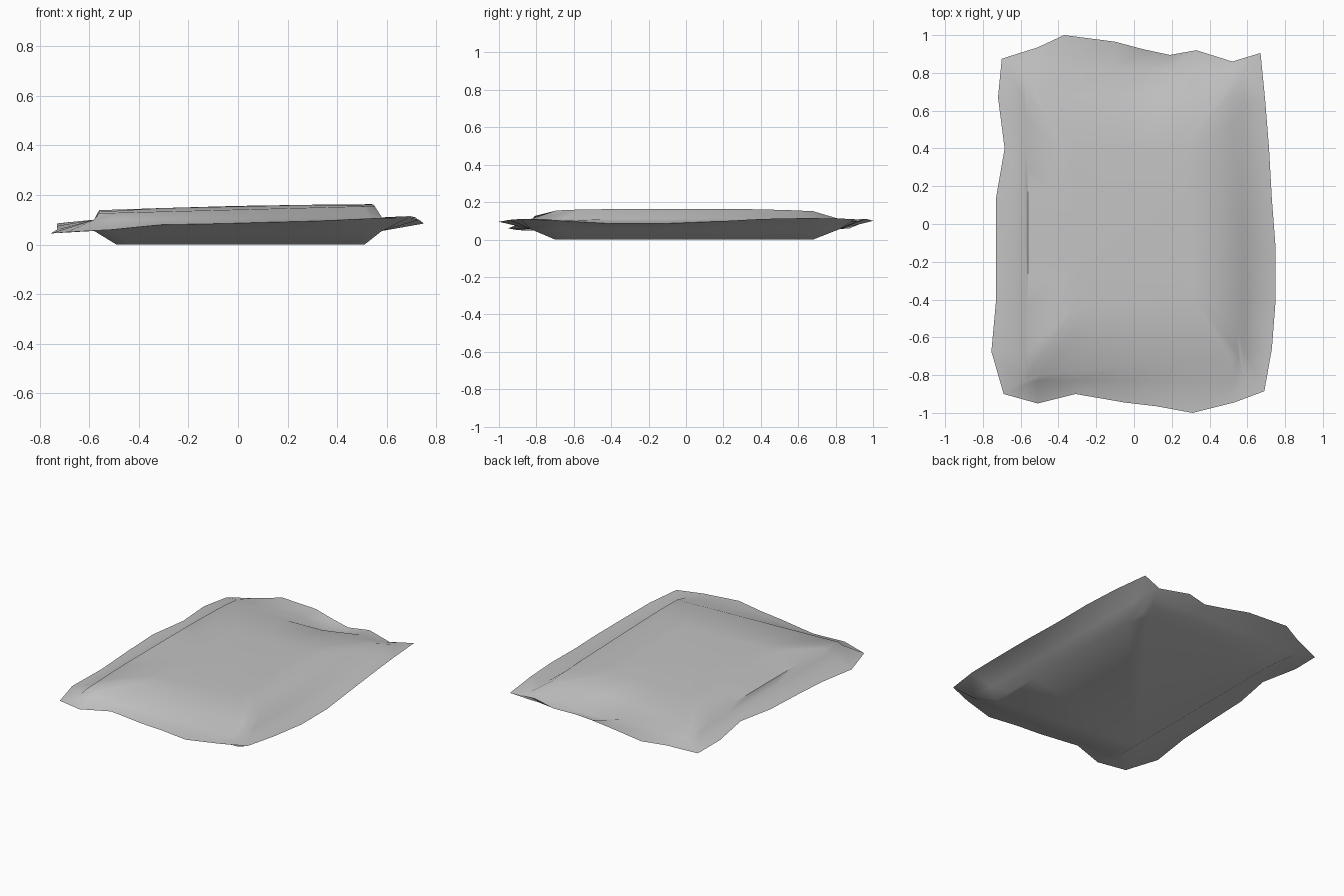
import bpy, bmesh, math

default_cube = bpy.data.objects.get("Cube")
if default_cube:
    bpy.data.objects.remove(default_cube, do_unlink=True)

# Wavy outer seam, counter-clockwise from the front corner on the -x side
SEAM = [
    (-.69, -.90, .05), (-.51, -.95, .06), (-.31, -.90, .08), (-.05, -.945, .085),
    (.12, -.965, .09), (.31, -1, .095), (.53, -.945, .105), (.69, -.885, .11),
    (.73, -.66, .1), (.75, -.4, .085), (.75, -.13, .085), (.73, .13, .095),
    (.715, .4, .11), (.695, .65, .115), (.67, .905, .11), (.52, .86, .095),
    (.33, .92, .1), (.19, .895, .09), (.05, .925, .1), (-.1, .965, .11),
    (-.37, 1, .1), (-.51, .935, .085), (-.70, .875, .06), (-.72, .67, .075),
    (-.685, .4, .09), (-.73, .14, .085), (-.73, -.13, .075), (-.73, -.4, .06),
    (-.755, -.675, .045),
]


def clamp(value, low, high):
    return max(low, min(high, value))


def remap(value, old_low, old_high, new_low, new_high):
    t = (value - old_low) / (old_high - old_low)
    return new_low + t * (new_high - new_low)


def crown_height(x, y):
    """Height of the padded top, tilted toward +x and falling at both ends."""
    tilt = .151 + .022 * x
    return tilt - .05 * max(0, y - .4) ** 1.2 - .04 * max(0, -y - .5)


def shoulder(x, y):
    return clamp(x, -.58, .58), clamp(y, -.83, .82)


def top_shoulder(x, y, z):
    sx, sy = shoulder(x, y)
    height = .105 + .008 * sx
    # Pinched pleat in the back edge
    if y > .8 and 0 < x < .2:
        height -= .035
    return sx, sy, height


def top_edge(x, y, z):
    sx, sy = shoulder(x, y)
    # Slanted fold along the front and a tapering +x edge
    front = -.75 + .1 * sx
    ty = remap(sy, -.83, .82, front, .68)
    right = .53 - .03 * ty
    tx = remap(sx, -.58, .58, -.56, right)
    return tx, ty, crown_height(tx, ty)


def top_inner(x, y, z):
    tx, ty, _ = top_edge(x, y, z)
    tx, ty = tx * .55, ty * .55
    return tx, ty, crown_height(tx, ty) + .003


def bottom_shoulder(x, y, z):
    sx, sy = shoulder(x, y)
    return sx, sy, .055


def bottom_edge(x, y, z):
    sx, sy = shoulder(x, y)
    return remap(sx, -.58, .58, -.49, .51), remap(sy, -.83, .82, -.7, .68), 0


def bridge(bm, lower, upper):
    count = len(lower)
    for i in range(count):
        j = (i + 1) % count
        bm.faces.new((lower[i], lower[j], upper[j], upper[i]))


# Padded body, built as rings from the flat underside to the crown
bm = bmesh.new()
sections = [bottom_edge, bottom_shoulder, lambda x, y, z: (x, y, z),
            top_shoulder, top_edge, top_inner]
rings = [[bm.verts.new(section(*point)) for point in SEAM] for section in sections]
for lower, upper in zip(rings, rings[1:]):
    bridge(bm, lower, upper)

# Flat underside and gently domed centre
bm.faces.new(list(reversed(rings[0])))
crown = bm.verts.new((0, 0, crown_height(0, 0) + .005))
last = rings[-1]
for i in range(len(last)):
    bm.faces.new((last[i], last[(i + 1) % len(last)], crown))
bmesh.ops.recalc_face_normals(bm, faces=bm.faces)

mesh = bpy.data.meshes.new("padded_sheet")
bm.to_mesh(mesh)
bm.free()
sheet = bpy.data.objects.new("padded_sheet", mesh)
bpy.context.collection.objects.link(sheet)

# Plain grey surface
grey = bpy.data.materials.new("light_grey")
grey.use_nodes = True
colour = (.55, .55, .55, 1)
grey.diffuse_color = colour
grey.node_tree.nodes["Principled BSDF"].inputs["Base Color"].default_value = colour
mesh.materials.append(grey)

bpy.ops.object.select_all(action="DESELECT")
sheet.select_set(True)
bpy.context.view_layer.objects.active = sheet
bpy.ops.object.shade_smooth_by_angle(angle=math.radians(60))
